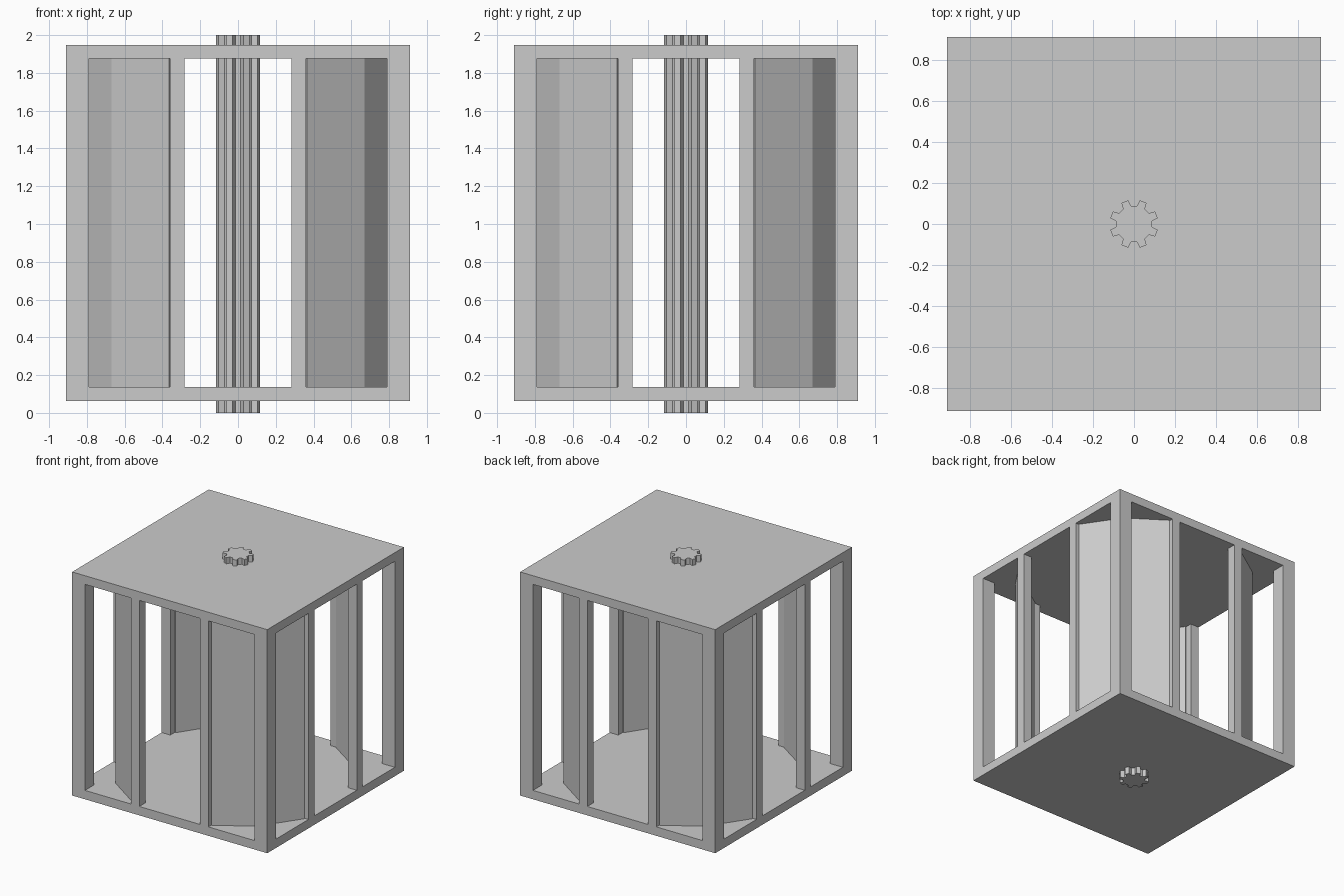
import bpy, bmesh
from math import radians, cos, sin
from mathutils import Matrix

if "Cube" in bpy.data.objects:
    bpy.data.objects.remove(bpy.data.objects["Cube"])

S = 0.91                       # half width of the housing
Z0, Z1, Z2, Z3 = 0.063, 0.138, 1.875, 1.948   # plate bottoms and tops


def prism(name, pts, z0, z1, turn=0):
    """Extrude a flat outline from z0 to z1, turned about the z axis."""
    bm = bmesh.new()
    f = bm.faces.new([bm.verts.new((x, y, z0)) for x, y in pts])
    ext = bmesh.ops.extrude_face_region(bm, geom=[f])
    for v in ext["geom"]:
        if isinstance(v, bmesh.types.BMVert):
            v.co.z = z1
    bm.transform(Matrix.Rotation(radians(turn), 4, 'Z'))
    bmesh.ops.recalc_face_normals(bm, faces=bm.faces)
    me = bpy.data.meshes.new(name)
    bm.to_mesh(me)
    bm.free()
    ob = bpy.data.objects.new(name, me)
    bpy.context.collection.objects.link(ob)
    return ob


def rect(x0, x1, y0, y1):
    return [(x0, y0), (x1, y0), (x1, y1), (x0, y1)]


# square end plates
prism("bottom_plate", rect(-S, S, -S, S), Z0, Z1)
prism("top_plate", rect(-S, S, -S, S), Z2, Z3)

# each side: one corner post, two middle posts, one bent corner panel
panel = [(0.366, -0.878), (0.671, -0.671), (0.878, -0.366),
         (0.822, -0.340), (0.629, -0.629), (0.340, -0.822)]
for k in range(4):
    a = 90 * k
    prism(f"corner_post_{k}", rect(0.79, S, -S, -0.79), Z1, Z2, a)
    prism(f"left_post_{k}", rect(-0.361, -0.283, -S, -0.83), Z1, Z2, a)
    prism(f"right_post_{k}", rect(0.283, 0.361, -S, -0.83), Z1, Z2, a)
    prism(f"corner_panel_{k}", panel, Z1, Z2, a)

# toothed centre shaft, eight teeth
gear = []
for k in range(8):
    c = 22.5 + 45 * k
    for r, d in ((0.089, -13.5), (0.119, -8.5), (0.119, 8.5), (0.089, 13.5)):
        gear.append((r * cos(radians(c + d)), r * sin(radians(c + d))))
prism("toothed_shaft", gear, 0, 2)
